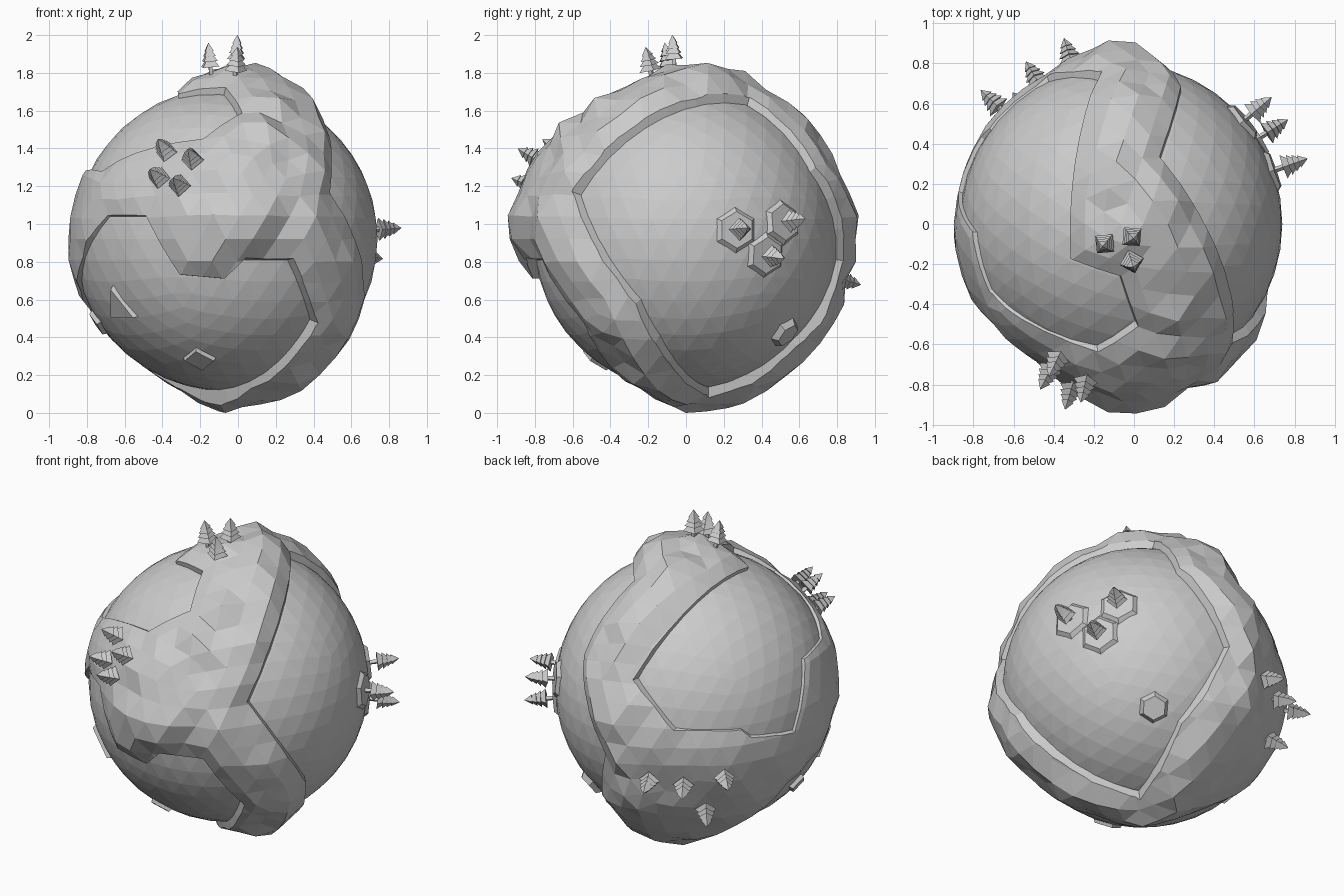
import bpy, bmesh, math
from mathutils import Vector, Matrix, noise
from mathutils.bvhtree import BVHTree

if "Cube" in bpy.data.objects:
    bpy.data.objects.remove(bpy.data.objects["Cube"])

CENTRE = Vector((-0.065, 0, 0.92))
SEA = 0.804

# Sea basins: (middle direction, coast corners), relative to the globe centre
BASINS = [
    ((.6, .3, -.05), [(.536, -.56, .235), (.2, .33, .72), (.3, .66, .36), (.06, .8, -.11),
                      (.2, .56, -.54), (.13, .12, -.79), (.61, -.14, -.51), (.70, -.24, -.32)]),
    ((-.25, -.52, -.56), [(-.75, -.29, -.10), (-.62, -.51, .12), (-.42, -.68, .12), (-.24, -.75, -.19),
                          (-.01, -.78, -.21), (.09, -.80, -.11), (.33, -.73, -.11), (.45, -.52, -.43),
                          (.13, -.25, -.76), (-.13, 0, -.8), (-.45, .2, -.64), (-.71, .1, -.37)]),
    ((-.42, -.2, .65), [(-.25, -.17, .75), (-.10, .72, .36), (-.36, .71, .11), (-.65, .47, .09),
                        (-.68, .42, .04), (-.79, .155, 0), (-.72, -.04, .36), (-.65, -.33, .36),
                        (-.60, -.38, .39), (-.12, -.61, .52), (.07, -.48, .64), (-.01, -.25, .77)]),
]
# Peaks: position, extra height, reach
PEAKS = [((.07, -.93, .12), .06, .3), ((.15, .13, .93), .06, .28), ((.08, .9, .13), .025, .3),
         ((.0, .04, -1), .04, .3)]


def make(name, bm):
    mesh = bpy.data.meshes.new(name)
    bmesh.ops.recalc_face_normals(bm, faces=bm.faces)
    bm.to_mesh(mesh)
    bm.free()
    ob = bpy.data.objects.new(name, mesh)
    ob.location = CENTRE
    bpy.context.collection.objects.link(ob)
    return ob


def upright(direction, radius):
    """Matrix that stands a part on the globe, pointing outwards."""
    d = Vector(direction).normalized()
    return Matrix.Translation(d * radius) @ d.to_track_quat('Z', 'Y').to_matrix().to_4x4()


def cone(bm, n, r1, r2, z0, z1, mat):
    bmesh.ops.create_cone(bm, cap_ends=True, segments=n, radius1=r1, radius2=r2, depth=z1 - z0,
                          matrix=mat @ Matrix.Translation((0, 0, (z0 + z1) / 2)))


# Flared cutters, one per sea basin
cutters, coast, inside_tests = [], [], []
for middle, corners in BASINS:
    d = Vector(middle).normalized()
    apex = d * 0.3
    pts = [Vector(c).normalized() for c in corners]
    line = []
    for a, b in zip(pts, pts[1:] + pts[:1]):
        n = max(1, round(a.angle(b) / 0.2))
        line += [a.slerp(b, i / n) * SEA for i in range(n)]
    for a, b in zip(line, line[1:] + line[:1]):
        coast += [a, a.lerp(b, .5)]
    verts = [apex, d * 3] + [apex + (p - apex) * 3.5 for p in line]
    k = len(line)
    cap = [(1, 2 + i, 2 + (i + 1) % k) for i in range(k)]
    inside_tests.append((apex, BVHTree.FromPolygons(verts, cap)))
    bm = bmesh.new()
    vs = [bm.verts.new(v) for v in verts]
    for f in cap:
        bm.faces.new([vs[i] for i in f])
        bm.faces.new([vs[0], vs[f[2]], vs[f[1]]])
    cutters.append(make("sea_cutter", bm))
    cutters[-1].hide_render = True


def land_radius(d):
    """Low at the coast and in the west, rising inland with some roughness."""
    p = d * SEA
    east = min(1, max(0, (d.x + .45) / .4))
    shore = 0.813 + 0.02 * east
    for apex, tree in inside_tests:
        if tree.ray_cast(apex, (p - apex).normalized())[0]:
            return shore
    gap = min((p - c).length for c in coast)
    rough = noise.noise(d * 5 + Vector((3, 1, 7))) * min(gap, .15) * (.1 + .3 * east)
    cap = 0.02 + east * (0.05 if d.z > -.3 or d.x < .2 else 0.03)
    height = shore + min(cap, gap * 0.5) + rough
    for pos, up, reach in PEAKS:
        height += up * max(0, 1 - (d - Vector(pos).normalized()).length / reach)
    return height


# Sea globe
bm = bmesh.new()
bmesh.ops.create_icosphere(bm, subdivisions=4, radius=SEA)
make("sea", bm)

# Land shell with the basins cut out
bm = bmesh.new()
bmesh.ops.create_icosphere(bm, subdivisions=4, radius=1)
for v in bm.verts:
    d = v.co.normalized()
    v.co = d * land_radius(d)
    v.co.z = max(v.co.z, -CENTRE.z)
# Lowest point reaches the ground
low = min(bm.verts, key=lambda v: v.co.z)
low.co.z = -CENTRE.z
land = make("land", bm)
bpy.context.view_layer.objects.active = land
for c in cutters:
    mod = land.modifiers.new("basin", 'BOOLEAN')
    mod.operation, mod.solver, mod.object = 'DIFFERENCE', 'EXACT', c
    bpy.ops.object.modifier_apply(modifier=mod.name)
for c in cutters:
    bpy.data.objects.remove(c)

# Small islands: direction, sides, radius, height, top ratio
SEA_TREES = [(.94, .33, .06), (.80, .50, -.1), (.76, .64, .11)]
ISLANDS = [(d, 6, .13, .012, .75) for d in SEA_TREES] + [
    ((.36, .53, -.5), 6, .10, .026, .7), ((-.56, -.45, -.36), 3, .13, .015, .85),
    ((-.14, -.48, -.64), 4, .095, .015, .85), ((-.67, -.05, -.44), 4, .08, .02, .8)]
bm = bmesh.new()
for d, n, r, h, ratio in ISLANDS:
    cone(bm, n, r, r * ratio, -.02, h, upright(d, SEA))
make("islands", bm)

# Trees: trunk and four stacked square tiers
LAND_TREES = [(.06, -.07, 1.05), (-.09, -.11, 1.02), (.06, -.21, 1.0),
              (-.34, -.72, .50), (-.18, -.80, .43), (-.38, -.78, .35), (-.25, -.83, .29),
              (-.27, .88, -.23), (-.45, .77, -.26), (-.66, .63, -.2), (-.52, .63, -.47)]
TIERS = ((.062, .030, .030, .065), (.053, .024, .060, .092), (.043, .016, .086, .120), (.032, 0, .112, .158))
bm = bmesh.new()
for d in SEA_TREES + LAND_TREES:
    on_land = d not in SEA_TREES
    base = land_radius(Vector(d).normalized()) if on_land else SEA + .034
    m = upright(d, base - .008)
    cone(bm, 4, .014, .014, -.03, .05, m)
    for r, top, z0, z1 in TIERS:
        cone(bm, 4, r, top, z0, z1, m)
make("trees", bm)
